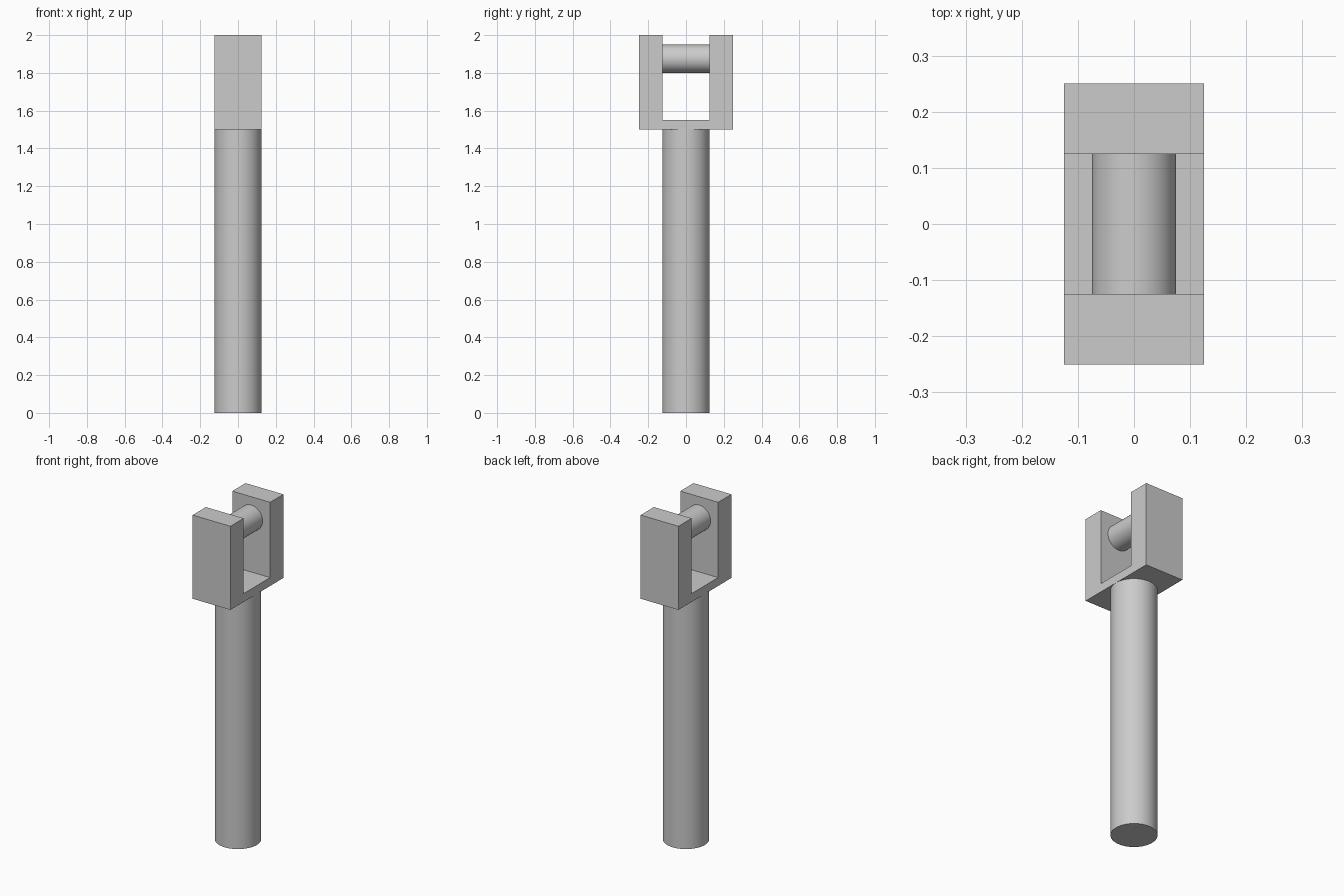
import bpy
import bmesh
from math import radians

cube = bpy.data.objects.get("Cube")
if cube:
    bpy.data.objects.remove(cube, do_unlink=True)

# Single grey metal
metal = bpy.data.materials.new("grey_metal")
metal.use_nodes = True
metal.diffuse_color = (0.6, 0.6, 0.6, 1)
metal.node_tree.nodes["Principled BSDF"].inputs["Base Color"].default_value = (0.6, 0.6, 0.6, 1)


def cylinder(name, radius, length, location, rotation=(0, 0, 0)):
    bpy.ops.mesh.primitive_cylinder_add(vertices=64, radius=radius, depth=length,
                                        location=location, rotation=rotation)
    obj = bpy.context.object
    obj.name = name
    obj.data.materials.append(metal)
    bpy.ops.object.shade_smooth_by_angle(angle=radians(30))
    return obj


def extruded_profile(name, profile, width):
    """Extrude a (y, z) outline along x, centred on x = 0."""
    bm = bmesh.new()
    face = bm.faces.new([bm.verts.new((-width / 2, y, z)) for y, z in profile])
    moved = bmesh.ops.extrude_face_region(bm, geom=[face])["geom"]
    verts = [v for v in moved if isinstance(v, bmesh.types.BMVert)]
    bmesh.ops.translate(bm, verts=verts, vec=(width, 0, 0))
    bmesh.ops.recalc_face_normals(bm, faces=bm.faces)
    mesh = bpy.data.meshes.new(name)
    bm.to_mesh(mesh)
    bm.free()
    mesh.materials.append(metal)
    obj = bpy.data.objects.new(name, mesh)
    bpy.context.collection.objects.link(obj)
    return obj


SHAFT_TOP, FORK_TOP, FLOOR = 1.5, 2.0, 1.55
OUTER, INNER = 0.25, 0.125

# Round shaft
cylinder("shaft", INNER, SHAFT_TOP, (0, 0, SHAFT_TOP / 2))

# U-shaped fork: half outline mirrored across y
half = [(OUTER, SHAFT_TOP), (OUTER, FORK_TOP), (INNER, FORK_TOP), (INNER, FLOOR)]
outline = half + [(-y, z) for y, z in reversed(half)]
extruded_profile("fork", outline, 0.25)

# Cross pin between the prongs
cylinder("cross_pin", 0.075, 2 * INNER, (0, 0, 1.875), (radians(90), 0, 0))
